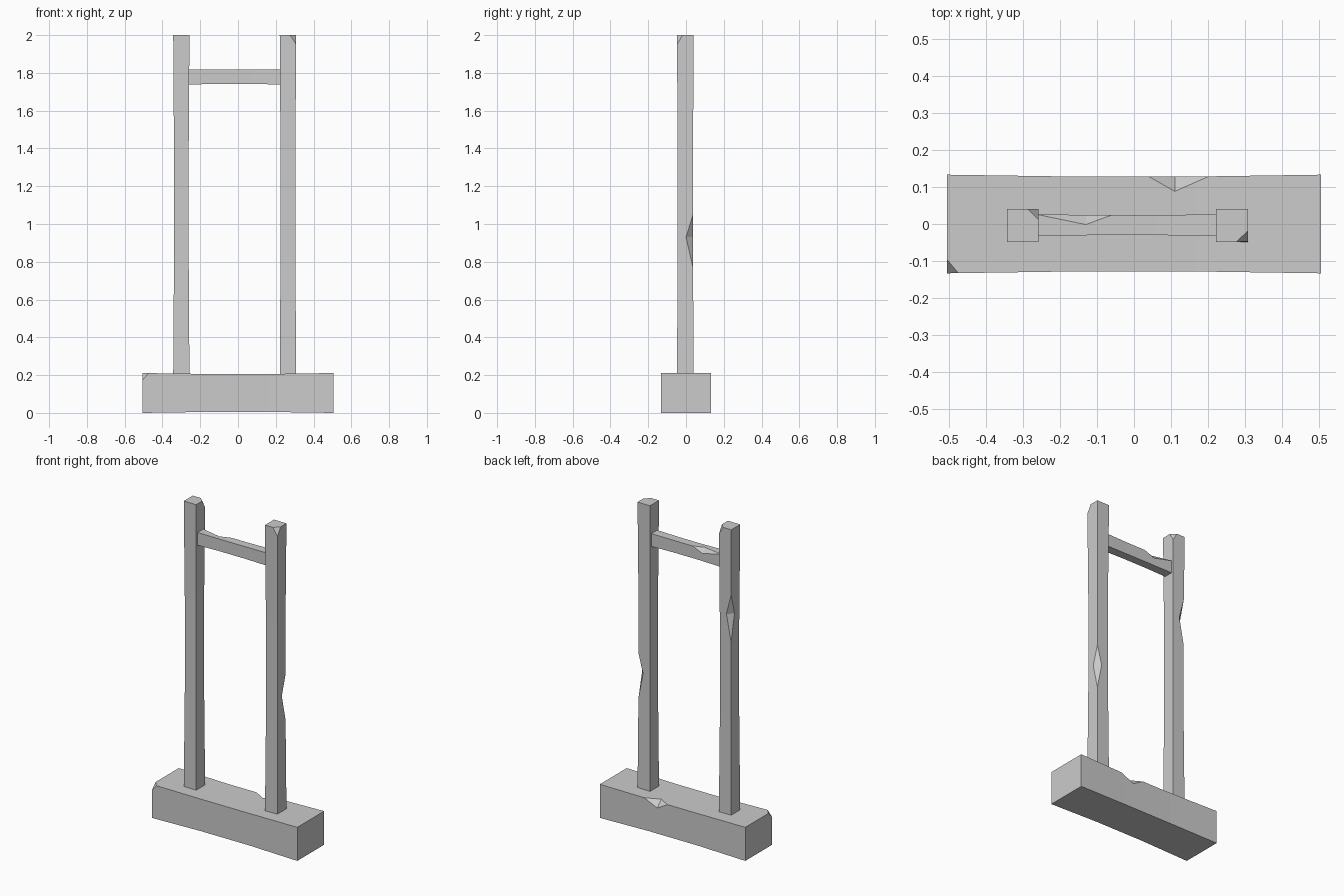
import bpy, bmesh
from mathutils import Vector

if "Cube" in bpy.data.objects:
    bpy.data.objects.remove(bpy.data.objects["Cube"])


def beam(name, lo, hi, axis, pinch):
    """Box cut in thirds along its length, slightly worn thinner in the middle."""
    lo, hi = Vector(lo), Vector(hi)
    mid, size = (lo + hi) / 2, hi - lo
    bm = bmesh.new()
    bmesh.ops.create_cube(bm, size=1)
    for v in bm.verts:
        v.co = Vector(v.co[i] * size[i] + mid[i] for i in range(3))
    normal = Vector(1.0 if i == axis else 0.0 for i in range(3))
    for t in (1 / 3, 2 / 3):
        bmesh.ops.bisect_plane(bm, geom=bm.verts[:] + bm.edges[:] + bm.faces[:],
                               plane_co=lo + size * t, plane_no=normal)
    for v in bm.verts:
        if abs(v.co[axis] - mid[axis]) < size[axis] * 0.4:
            for i in range(3):
                if i != axis:
                    v.co[i] -= pinch if v.co[i] > mid[i] else -pinch
    mesh = bpy.data.meshes.new(name)
    bm.to_mesh(mesh)
    bm.free()
    ob = bpy.data.objects.new(name, mesh)
    bpy.context.collection.objects.link(ob)
    return ob


def chip_corner(ob, corner, legs):
    """Slice one corner off; legs are signed distances along x, y, z."""
    c = Vector(corner)
    a, b, d = (c + Vector(legs[i] if j == i else 0 for j in range(3)) for i in range(3))
    n = (b - a).cross(d - a).normalized()
    if n.dot(c - a) < 0:
        n = -n
    bm = bmesh.new()
    bm.from_mesh(ob.data)
    cut = bmesh.ops.bisect_plane(bm, geom=bm.verts[:] + bm.edges[:] + bm.faces[:],
                                 plane_co=a, plane_no=n, clear_outer=True)
    edges = [e for e in cut['geom_cut'] if isinstance(e, bmesh.types.BMEdge)]
    bmesh.ops.contextual_create(bm, geom=edges)
    bmesh.ops.recalc_face_normals(bm, faces=bm.faces[:])
    bm.to_mesh(ob.data)
    bm.free()


def notch_edge(ob, p0, p1, s, t):
    """V-shaped nick in an edge: p0-p1 on the edge, s and t on the two faces."""
    p0, p1, s, t = map(Vector, (p0, p1, s, t))
    m = (s + t) / 2
    pts = [p0 + (p0 - m) * 0.3, p1 + (p1 - m) * 0.3, s + (s - t), t + (t - s)]
    bm = bmesh.new()
    bmesh.ops.convex_hull(bm, input=[bm.verts.new(p) for p in pts])
    bmesh.ops.recalc_face_normals(bm, faces=bm.faces[:])
    mesh = bpy.data.meshes.new("nick_cutter")
    bm.to_mesh(mesh)
    bm.free()
    cutter = bpy.data.objects.new("nick_cutter", mesh)
    cutter.hide_render = True
    bpy.context.collection.objects.link(cutter)
    mod = ob.modifiers.new("nick", 'BOOLEAN')
    mod.operation, mod.solver, mod.object = 'DIFFERENCE', 'EXACT', cutter
    bpy.context.view_layer.objects.active = ob
    bpy.ops.object.modifier_apply(modifier=mod.name)
    bpy.data.objects.remove(cutter)


# base block
base = beam("base", (-0.505, -0.133, 0), (0.505, 0.133, 0.211), 0, 0.005)
chip_corner(base, (-0.505, -0.133, 0.211), (0.032, 0.038, -0.037))
notch_edge(base, (0.04, 0.128, 0.206), (0.2, 0.128, 0.206),
           (0.11, 0.088, 0.206), (0.11, 0.128, 0.166))

# left post
left = beam("left_post", (-0.343, -0.048, 0.2), (-0.257, 0.041, 2), 2, 0.004)
chip_corner(left, (-0.257, 0.041, 2), (-0.03, -0.03, -0.05))
notch_edge(left, (-0.339, 0.037, 1.29), (-0.339, 0.037, 1.58),
           (-0.307, 0.037, 1.46), (-0.339, 0.004, 1.46))

# right post
right = beam("right_post", (0.221, -0.048, 0.2), (0.308, 0.041, 2), 2, 0.004)
chip_corner(right, (0.308, -0.048, 2), (-0.032, 0.03, -0.05))
notch_edge(right, (0.304, 0.037, 0.77), (0.304, 0.037, 1.05),
           (0.272, 0.037, 0.93), (0.304, 0.0, 0.93))

# cross rail
rail = beam("cross_rail", (-0.262, -0.032, 1.739), (0.226, 0.026, 1.819), 0, 0.002)
notch_edge(rail, (-0.254, 0.025, 1.818), (-0.055, 0.025, 1.818),
           (-0.13, -0.002, 1.818), (-0.13, 0.025, 1.788))
